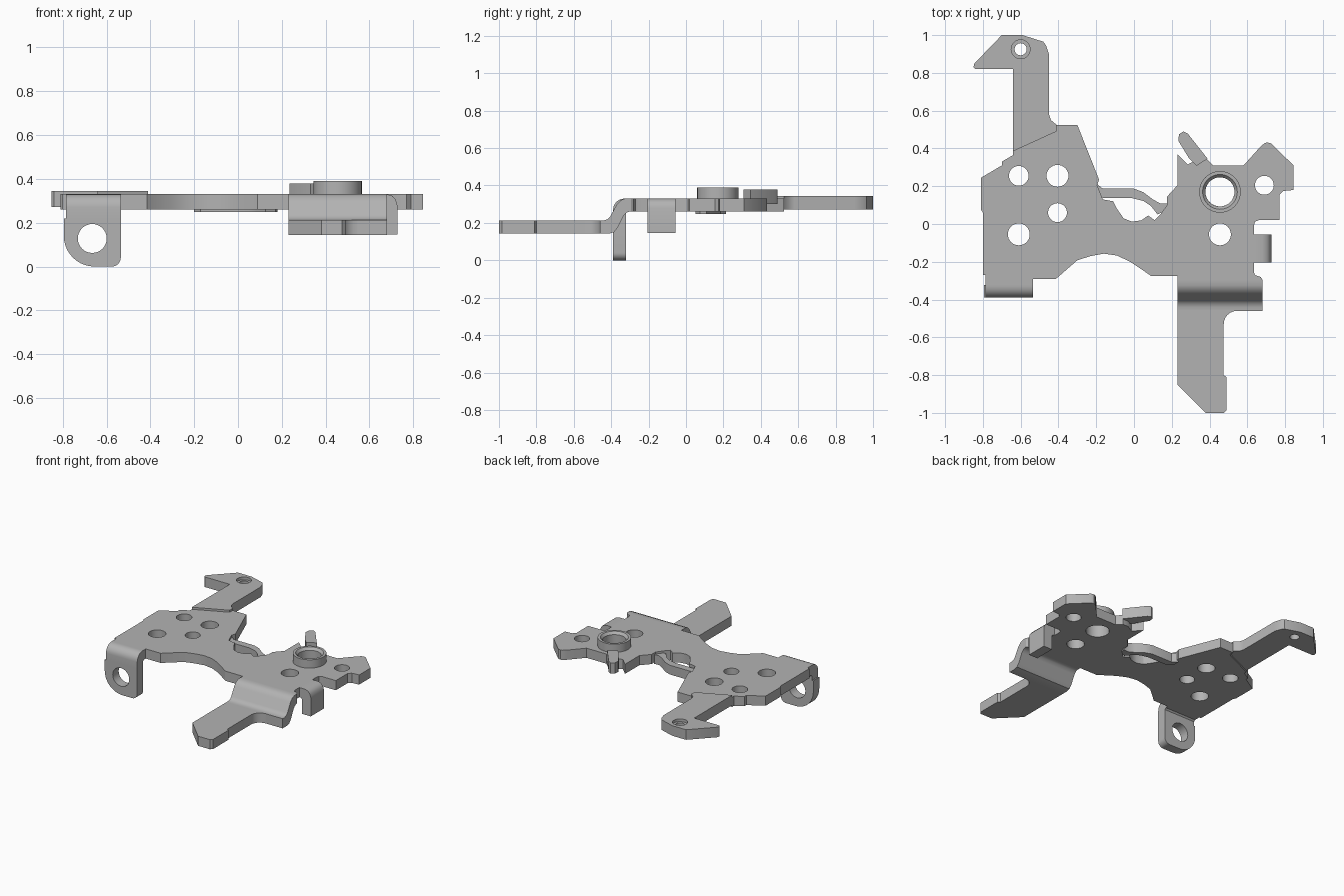
import bpy, bmesh, math
from mathutils import Vector

cube = bpy.data.objects.get("Cube")
if cube:
    bpy.data.objects.remove(cube, do_unlink=True)

GREY = (0.45, 0.45, 0.45, 1)
steel = bpy.data.materials.new("grey steel")
steel.diffuse_color = GREY
steel.use_nodes = True
steel.node_tree.nodes["Principled BSDF"].inputs["Base Color"].default_value = GREY

# Which way an outline's (u, v) and thickness w map to x, y, z
AXES = {
    "z": lambda u, v, w: (u, v, w),
    "x": lambda u, v, w: (w, u, v),
    "y": lambda u, v, w: (u, w, v),
}


def finish(name, bm):
    bmesh.ops.recalc_face_normals(bm, faces=bm.faces)
    mesh = bpy.data.meshes.new(name)
    bm.to_mesh(mesh)
    bm.free()
    mesh.materials.append(steel)
    obj = bpy.data.objects.new(name, mesh)
    bpy.context.collection.objects.link(obj)
    bpy.ops.object.select_all(action="DESELECT")
    obj.select_set(True)
    bpy.context.view_layer.objects.active = obj
    bpy.ops.object.shade_smooth_by_angle(angle=math.radians(32))
    return obj


def arc(cx, cy, r, a0, a1, n=6):
    return [(cx + r * math.cos(math.radians(a0 + (a1 - a0) * i / n)),
             cy + r * math.sin(math.radians(a0 + (a1 - a0) * i / n))) for i in range(n + 1)]


def slab(name, outline, lo, hi, holes=(), axis="z"):
    """Flat outline with round holes (u, v, radius), thickened from lo to hi."""
    bm = bmesh.new()
    loops = [outline] + [arc(u, v, r, 0, 360, 32)[:-1] for u, v, r in holes]
    for loop in loops:
        vs = [bm.verts.new((u, v, lo)) for u, v in loop]
        for i, v in enumerate(vs):
            bm.edges.new((v, vs[(i + 1) % len(vs)]))
    bmesh.ops.triangle_fill(bm, edges=bm.edges[:], use_beauty=True, normal=(0, 0, 1))
    top = bmesh.ops.extrude_face_region(bm, geom=bm.faces[:])["geom"]
    for v in top:
        if isinstance(v, bmesh.types.BMVert):
            v.co.z = hi
    for v in bm.verts:
        v.co = Vector(AXES[axis](*v.co))
    return finish(name, bm)


def ring(name, x, y, profile, n=40):
    """Closed (radius, z) profile turned about a vertical axis."""
    bm = bmesh.new()
    rows = [[bm.verts.new((x + r * math.cos(math.tau * i / n),
                           y + r * math.sin(math.tau * i / n), z))
             for r, z in profile] for i in range(n)]
    m = len(profile)
    for i in range(n):
        a, b = rows[i], rows[(i + 1) % n]
        for j in range(m):
            k = (j + 1) % m
            bm.faces.new((a[j], b[j], b[k], a[k]))
    return finish(name, bm)


LOW, TOP = 0.26, 0.33

# Main plate
plate = [
    (-0.81, 0.245), (-0.70, 0.31), (-0.70, 0.33), (-0.64, 0.365), (-0.64, 0.385),
    (-0.41, 0.49), (-0.41, 0.525), (-0.30, 0.525), (-0.185, 0.235), (-0.195, 0.205),
    (-0.165, 0.13), (-0.11, 0.12), (-0.09, 0.08), (-0.055, 0.03), (-0.01, 0.012),
    (0.04, 0.02), (0.075, 0.045), (0.11, 0.02), (0.135, 0.045), (0.175, 0.10),
    (0.175, 0.145), (0.23, 0.205), (0.23, 0.37), (0.285, 0.315), (0.34, 0.345),
    (0.385, 0.345), (0.42, 0.31), (0.58, 0.31), (0.67, 0.41),
    (0.69, 0.427), (0.705, 0.432), (0.725, 0.427),
    (0.845, 0.31), (0.845, 0.18), (0.79, 0.175), (0.77, 0.155), (0.77, 0.02),
    (0.66, 0.02), (0.64, 0.012), (0.635, -0.01), (0.635, -0.255), (0.64, -0.27),
    (0.67, -0.28), (0.68, -0.295), (0.23, -0.295), (0.23, -0.275), (0.09, -0.275),
    (0.04, -0.24), (-0.02, -0.20), (-0.09, -0.167), (-0.16, -0.157),
    (-0.23, -0.17), (-0.30, -0.192), (-0.415, -0.292), (-0.785, -0.292),
    (-0.785, -0.27), (-0.80, -0.27), (-0.80, 0.06), (-0.81, 0.075)]
slab("main_plate", plate, LOW, TOP, [
    (-0.61, 0.255, 0.052), (-0.405, 0.255, 0.058), (-0.405, 0.06, 0.05),
    (-0.61, -0.055, 0.058), (0.455, -0.055, 0.058), (0.69, 0.205, 0.05),
    (0.455, 0.17, 0.077)])

# Raised collar around the large hole
ring("collar", 0.455, 0.17, [(0.11, TOP - 0.01), (0.11, 0.39), (0.092, 0.39),
                             (0.077, 0.372), (0.077, TOP - 0.01)])

# Hooked rear arm, with a stepped hole near its tip
hook = [(-0.64, 0.385), (-0.64, 0.82), (-0.84, 0.82), (-0.85, 0.83), (-0.845, 0.85),
        (-0.70, 1.0), (-0.59, 1.0), (-0.48, 0.965), (-0.465, 0.945), (-0.45, 0.90),
        (-0.45, 0.58), (-0.44, 0.55), (-0.41, 0.525), (-0.41, 0.49)]
slab("rear_hook", hook, 0.272, 0.325, [(-0.60, 0.925, 0.032)])
slab("rear_hook_top", hook, 0.325, 0.345, [(-0.60, 0.925, 0.05)])

# Thin curved strip bridging the centre notch
strip = [(-0.20, 0.215), (-0.165, 0.187), (0.0, 0.187), (0.05, 0.168), (0.10, 0.13),
         (0.14, 0.108), (0.18, 0.11), (0.17, 0.075), (0.125, 0.05),
         (0.09, 0.095), (0.05, 0.122), (-0.01, 0.137), (-0.17, 0.137), (-0.20, 0.17)]
slab("bridge_strip", strip, 0.248, 0.315)

# Raised slanted tab at the rear
tab = [(0.235, 0.44), (0.238, 0.475), (0.262, 0.49), (0.285, 0.478), (0.39, 0.345),
       (0.33, 0.308), (0.29, 0.35)]
slab("slanted_tab", tab, 0.30, 0.378)

# Front arm: S-bend, then a lower flat blade
bend = [(-0.295, TOP), (-0.325, TOP), (-0.35, 0.32), (-0.37, 0.298), (-0.405, 0.235),
        (-0.418, 0.22), (-0.44, 0.213), (-0.46, 0.213), (-0.46, 0.143), (-0.41, 0.143),
        (-0.385, 0.15), (-0.365, 0.175), (-0.335, 0.235), (-0.32, 0.253),
        (-0.305, LOW), (-0.295, LOW)]
slab("front_arm_bend", bend, 0.23, 0.68, axis="x")
blade = [(0.23, -0.46), (0.23, -0.85), (0.38, -1.0), (0.475, -1.0), (0.49, -0.985),
         (0.49, -0.81), (0.475, -0.80)] + arc(0.545, -0.53, 0.07, 180, 90)
slab("front_arm_blade", blade, 0.143, 0.213)

# Side tab folded down
fold = [(0.63, TOP), (0.68, TOP), (0.705, 0.322), (0.72, 0.305), (0.727, 0.28),
        (0.727, 0.145), (0.657, 0.145), (0.657, 0.25), (0.647, LOW), (0.63, LOW)]
slab("side_tab", fold, -0.205, -0.055, axis="y")

# Front ear: rounded fold and hanging eyelet
ear_fold = [(-0.292, TOP), (-0.32, TOP)] + arc(-0.33, 0.27, 0.06, 90, 180) + [
    (-0.39, 0.22), (-0.322, 0.22), (-0.322, 0.25), (-0.312, LOW), (-0.292, LOW)]
slab("ear_fold", ear_fold, -0.785, -0.535, axis="x")
ear = ([(-0.535, 0.22), (-0.795, 0.22)] + arc(-0.655, 0.14, 0.14, 180, 270, 10)
       + arc(-0.575, 0.04, 0.04, 270, 360))
slab("ear_eyelet", ear, -0.39, -0.322, [(-0.665, 0.128, 0.066)], axis="y")
